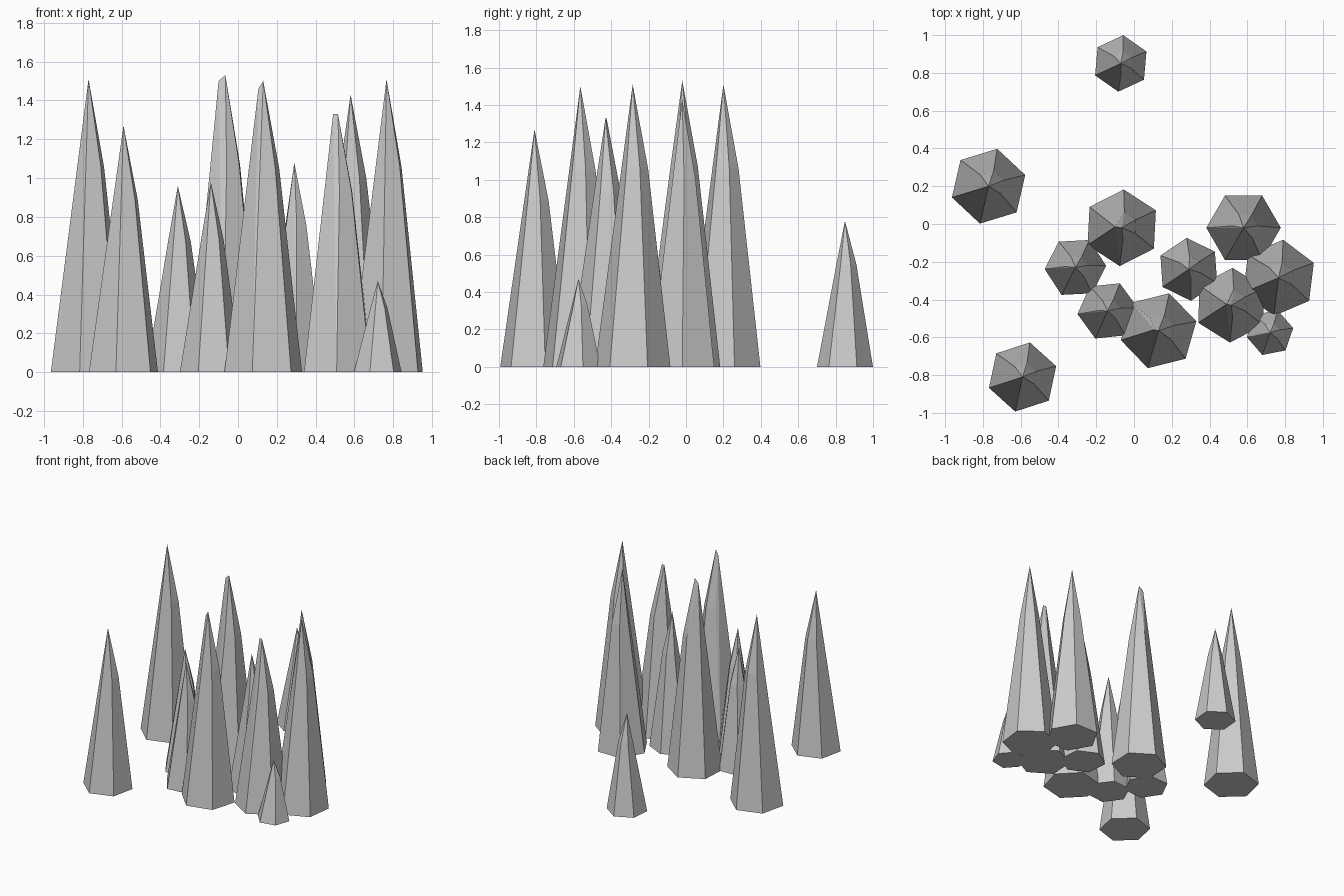
import bpy, bmesh
from math import cos, sin, radians

if "Cube" in bpy.data.objects:
    bpy.data.objects.remove(bpy.data.objects["Cube"])

# x, y of the tip, base radius, height, rotation in degrees, width of a chipped tip, drop of the chip
SPIKES = [
    (-0.07,  0.85, 0.150, 0.78, 25, 0, 0),
    (-0.77,  0.20, 0.203, 1.51, 17, 0, 0),
    (-0.59, -0.81, 0.187, 1.27, 18, 0, 0),
    (-0.065, -0.02, 0.203, 1.53, 27, 0.035, 0.03),
    (-0.31, -0.23, 0.163, 0.96,  3, 0, 0),
    (-0.14, -0.46, 0.160, 0.98,  6, 0, 0),
    (0.13, -0.565, 0.206, 1.50, 14, 0.025, 0.04),
    (0.29,  -0.24, 0.167, 1.08, 34, 0, 0),
    (0.515, -0.43, 0.198, 1.33, 28, 0.025, 0.0),
    (0.58,  -0.02, 0.197, 1.43,  0, 0, 0),
    (0.765, -0.285, 0.203, 1.51, 23, 0, 0),
    (0.72, -0.575, 0.125, 0.47, 11, 0, 0),
]
# height fraction, radius fraction, sideways lean of each six-sided ring
RINGS = [(0.0, 1.0, 0.0), (0.4, 0.63, 0.03), (0.7, 0.36, 0.05)]


def spike(name, x, y, radius, height, turn, chip, drop):
    bm = bmesh.new()
    # stacked hexagonal rings, slightly fuller towards the back right
    for level, width, lean in RINGS:
        for i in range(6):
            a = radians(turn + 60 * i)
            bm.verts.new((radius * (width * cos(a) + lean),
                          radius * (width * sin(a) + lean), height * level))
    # pointed or chipped tip
    bm.verts.new((0, 0, height))
    if chip:
        bm.verts.new((-chip, 0.005, height - drop))
    bmesh.ops.convex_hull(bm, input=bm.verts[:])
    # merge the flat base into a single hexagon
    bmesh.ops.dissolve_limit(bm, angle_limit=radians(1),
                             verts=bm.verts[:], edges=bm.edges[:])
    bmesh.ops.recalc_face_normals(bm, faces=bm.faces[:])
    mesh = bpy.data.meshes.new(name)
    bm.to_mesh(mesh)
    bm.free()
    obj = bpy.data.objects.new(name, mesh)
    obj.location = (x, y, 0)
    bpy.context.collection.objects.link(obj)


for n, params in enumerate(SPIKES, 1):
    spike(f"stone_spike_{n}", *params)
